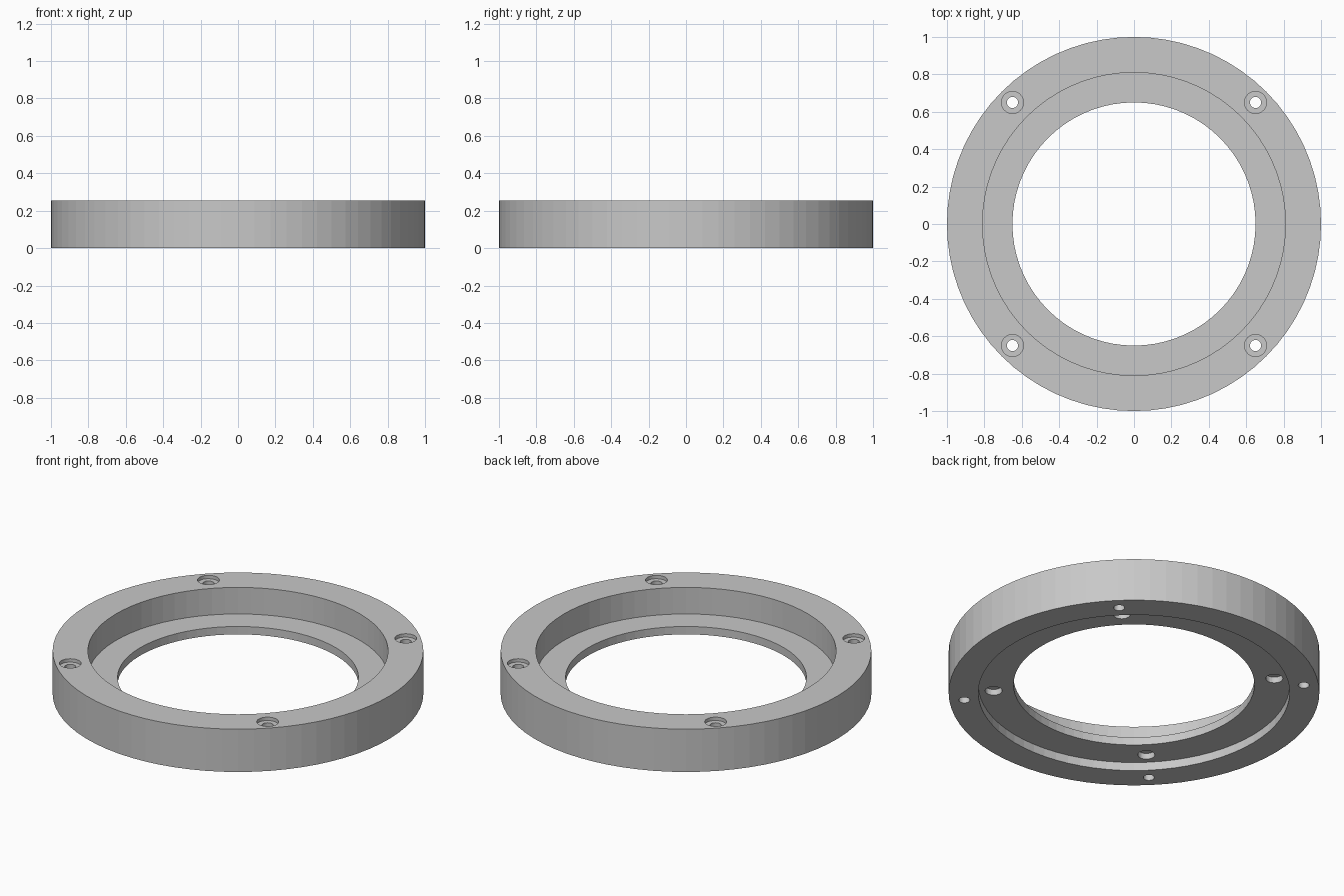
import bpy
import bmesh
import math
from mathutils import Matrix

if "Cube" in bpy.data.objects:
    bpy.data.objects.remove(bpy.data.objects["Cube"])

HEIGHT = 0.255
SHELF_TOP, SHELF_BOTTOM = 0.097, 0.05
SEGMENTS = 72

# Single grey material
grey = bpy.data.materials.new("machined grey")
grey.use_nodes = True
colour = (0.58, 0.58, 0.58, 1)
grey.diffuse_color = colour
grey.node_tree.nodes["Principled BSDF"].inputs["Base Color"].default_value = colour


def make_object(name, bm):
    bmesh.ops.recalc_face_normals(bm, faces=bm.faces)
    mesh = bpy.data.meshes.new(name)
    bm.to_mesh(mesh)
    bm.free()
    mesh.materials.append(grey)
    obj = bpy.data.objects.new(name, mesh)
    bpy.context.collection.objects.link(obj)
    return obj


def lathe(name, profile):
    """Revolve a closed (radius, height) profile around z."""
    bm = bmesh.new()
    rings = []
    for i in range(SEGMENTS):
        a = math.tau * i / SEGMENTS
        rings.append([bm.verts.new((r * math.cos(a), r * math.sin(a), z)) for r, z in profile])
    n = len(profile)
    for i in range(SEGMENTS):
        here, there = rings[i], rings[(i + 1) % SEGMENTS]
        for j in range(n):
            k = (j + 1) % n
            bm.faces.new((here[j], there[j], there[k], here[k]))
    return make_object(name, bm)


def drill(target, name, distance, radius, bottom, top):
    """Cut four vertical holes on the diagonals."""
    bm = bmesh.new()
    for i in range(4):
        a = math.radians(45 + 90 * i)
        place = Matrix.Translation((distance * math.cos(a), distance * math.sin(a), (bottom + top) / 2))
        bmesh.ops.create_cone(bm, cap_ends=True, segments=32, radius1=radius,
                              radius2=radius, depth=top - bottom, matrix=place)
    cutter = make_object(name, bm)
    cutter.hide_render = True
    cutter.hide_set(True)
    cut = target.modifiers.new(name, "BOOLEAN")
    cut.operation = "DIFFERENCE"
    cut.solver = "EXACT"
    cut.object = cutter
    return cutter


# Ring body: deep upper bore, inner shelf, shallow lower recess
ring = lathe("mounting_ring", [
    (1.0, 0), (1.0, HEIGHT), (0.81, HEIGHT), (0.81, SHELF_TOP),
    (0.65, SHELF_TOP), (0.65, SHELF_BOTTOM), (0.84, SHELF_BOTTOM), (0.84, 0),
])

# Screw holes, their head seats, and blind sockets under the shelf
cutters = [
    drill(ring, "screw_hole_cutter", 0.919, 0.03, -0.1, HEIGHT + 0.1),
    drill(ring, "screw_seat_cutter", 0.919, 0.059, HEIGHT - 0.02, HEIGHT + 0.1),
    drill(ring, "socket_cutter", 0.76, 0.046, -0.1, SHELF_BOTTOM + 0.035),
]

# Bake the cuts and remove the helpers
bpy.context.view_layer.update()
graph = bpy.context.evaluated_depsgraph_get()
finished = bpy.data.meshes.new_from_object(ring.evaluated_get(graph))
ring.modifiers.clear()
ring.data = finished
for cutter in cutters:
    bpy.data.objects.remove(cutter)
